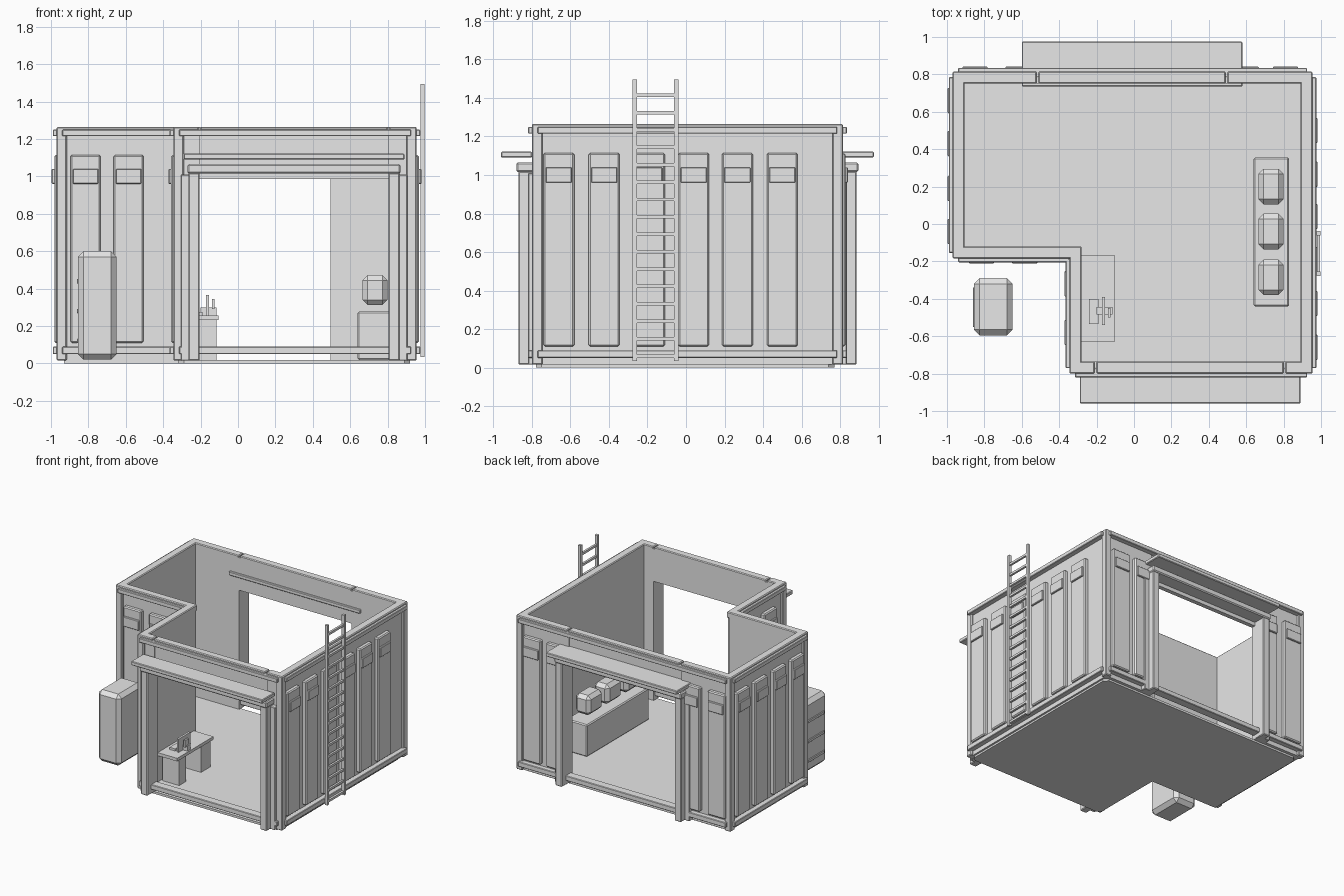
import bpy
import bmesh
from mathutils import Matrix, Vector

cube = bpy.data.objects.get("Cube")
if cube:
    bpy.data.objects.remove(cube, do_unlink=True)

grey = bpy.data.materials.new("plain grey")
grey.use_nodes = True
grey.diffuse_color = (0.8, 0.8, 0.8, 1)
grey.node_tree.nodes["Principled BSDF"].inputs["Base Color"].default_value = (0.8, 0.8, 0.8, 1)


def finish(name, bm, bevel=0):
    mesh = bpy.data.meshes.new(name)
    bmesh.ops.recalc_face_normals(bm, faces=bm.faces)
    bm.to_mesh(mesh)
    bm.free()
    mesh.materials.append(grey)
    obj = bpy.data.objects.new(name, mesh)
    bpy.context.collection.objects.link(obj)
    if bevel:
        mod = obj.modifiers.new("edge chamfer", 'BEVEL')
        mod.width = bevel
        mod.segments = 1
    return obj


def box(name, x0, x1, y0, y1, z0, z1, bevel=0):
    bm = bmesh.new()
    size = Vector((abs(x1 - x0), abs(y1 - y0), z1 - z0))
    centre = Vector((x0 + x1, y0 + y1, z0 + z1)) / 2
    bmesh.ops.create_cube(bm, size=1, matrix=Matrix.Translation(centre) @ Matrix.Diagonal(size.to_4d()))
    return finish(name, bm, bevel)


# Each wall: direction it runs, outer position, outward sign, start, end
WALLS = {
    "left": ("y", -0.97, -1, -0.185, 0.815),
    "back": ("x", 0.815, 1, -0.97, 0.955),
    "right": ("y", 0.955, 1, -0.80, 0.815),
    "front": ("x", -0.80, -1, -0.345, 0.955),
    "notch_side": ("y", -0.345, -1, -0.80, -0.12),
    "notch_front": ("x", -0.185, -1, -0.97, -0.28),
}
DOORS = {"front": 0.30, "back": -0.01}
HALF = 0.505
PANELS = {
    "left": [0.66, 0.43, 0.19, -0.04],
    "back": [-0.85, -0.62, 0.60, 0.81],
    "right": [-0.66, -0.425, -0.19, 0.04, 0.267, 0.50],
    "notch_side": [-0.32, -0.58],
    "notch_front": [-0.815, -0.585],
}


def wall_box(name, wall, a0, a1, n0, n1, z0, z1, bevel=0):
    """Box placed along a wall; n is the distance outward from its outer line."""
    run, outer, sign = WALLS[wall][:3]
    p, q = sorted((outer + sign * n0, outer + sign * n1))
    if run == "x":
        return box(name, a0, a1, p, q, z0, z1, bevel)
    return box(name, p, q, a0, a1, z0, z1, bevel)


# Floor slab with the notch and clipped corners
outline = [(-0.93, -0.17), (-0.32, -0.17), (-0.32, -0.75), (-0.29, -0.78), (0.89, -0.78),
           (0.92, -0.75), (0.92, 0.74), (0.89, 0.77), (-0.90, 0.77), (-0.93, 0.74)]
bm = bmesh.new()
base = bm.faces.new([bm.verts.new((x, y, 0)) for x, y in outline])
top = bmesh.ops.extrude_face_region(bm, geom=[base])["geom"]
bmesh.ops.translate(bm, vec=(0, 0, 0.018), verts=[v for v in top if isinstance(v, bmesh.types.BMVert)])
finish("floor", bm)

for wall, (run, outer, sign, start, end) in WALLS.items():
    # Wall sheets, split around doorways
    if wall in DOORS:
        c = DOORS[wall]
        left, right = c - HALF, c + HALF
        wall_box(wall + "_wall_a", wall, start + 0.02, left, -0.065, -0.02, 0.015, 1.25)
        wall_box(wall + "_wall_b", wall, right, end - 0.02, -0.065, -0.02, 0.015, 1.25)
        wall_box(wall + "_header", wall, left, right, -0.065, -0.03, 0.985, 1.25)
        caps = [(start, left - 0.005), (left + 0.005, right - 0.005), (right + 0.005, end)]
    else:
        wall_box(wall + "_wall", wall, start + 0.02, end - 0.02, -0.065, -0.02, 0.015, 1.25)
        caps = [(start, end)]
    # Top cap and protruding bands
    for a0, a1 in caps:
        wall_box(wall + "_cap", wall, a0, a1, -0.065, 0, 1.215, 1.265, 0.006)
    band_end = end - (0.065 if wall.startswith("notch") else 0.03)
    wall_box(wall + "_top_band", wall, start + 0.03, band_end, -0.03, 0.02, 1.215, 1.25, 0.004)
    wall_box(wall + "_base_band", wall, start + 0.03, band_end, -0.05, 0.02, 0.05, 0.09, 0.004)
    # Raised panels with small vent covers
    for c in PANELS.get(wall, []):
        wall_box(wall + "_panel", wall, c - 0.08, c + 0.08, -0.03, 0.012, 0.11, 1.115, 0.008)
        wall_box(wall + "_vent", wall, c - 0.068, c + 0.068, 0, 0.026, 0.96, 1.04, 0.004)

# Corner posts
for x, y, sx, sy in [(-0.97, 0.815, 1, -1), (0.955, 0.815, -1, -1), (0.955, -0.80, -1, 1),
                     (-0.345, -0.80, 1, 1), (-0.97, -0.185, 1, 1)]:
    xs, ys = sorted((x, x + sx * 0.055)), sorted((y, y + sy * 0.055))
    box("corner_post", *xs, *ys, 0.015, 1.25, 0.006)

# Door frames and awnings
for wall, c in DOORS.items():
    for s in (-1, 1):
        a, b, d = c + s * HALF, c + s * (HALF + 0.06), c + s * (HALF + 0.10)
        wall_box(wall + "_door_jamb", wall, min(a, b), max(a, b), -0.065, 0.07, 0.015, 1.02, 0.006)
        wall_box(wall + "_door_flange", wall, min(a, d), max(a, d), -0.03, 0.02, 0.015, 1.01, 0.004)
    wall_box(wall + "_door_beam", wall, c - 0.57, c + 0.57, -0.04, 0.08, 1.015, 1.065, 0.008)
    inner = -0.08 if wall == "back" else 0
    wall_box(wall + "_awning", wall, c - 0.59, c + 0.59, inner, 0.16, 1.09, 1.122, 0.005)

# Ladder on the right wall
for y in (-0.267, -0.05):
    box("ladder_rail", 0.975, 0.998, y - 0.012, y + 0.012, 0.035, 1.495)
for i in range(16):
    z = 0.06 + i * 0.0903
    box("ladder_rung", 0.978, 0.995, -0.26, -0.055, z - 0.009, z + 0.009)

# Storage tank outside, in the notch
box("tank", -0.855, -0.65, -0.595, -0.29, 0.02, 0.60, 0.03)
for z in (0.12, 0.28, 0.44):
    box("tank_rib", -0.862, -0.85, -0.55, -0.34, z - 0.012, z + 0.012, 0.003)

# Desk with two pedestals
box("desk_top", -0.28, -0.105, -0.63, -0.165, 0.232, 0.257)
box("desk_front_pedestal", -0.265, -0.115, -0.59, -0.50, 0.018, 0.232)
box("desk_back_pedestal", -0.265, -0.115, -0.31, -0.19, 0.018, 0.232)

# Small device on the desk
box("device_base", -0.24, -0.19, -0.535, -0.40, 0.257, 0.275)
box("device_arm", -0.20, -0.115, -0.485, -0.445, 0.257, 0.30)
box("device_stand", -0.172, -0.155, -0.54, -0.39, 0.257, 0.365)
box("device_knob", -0.14, -0.125, -0.50, -0.45, 0.29, 0.345)

# Bench with three chamfered crates
box("bench", 0.64, 0.83, -0.44, 0.355, 0.018, 0.278, 0.008)
for y in (0.20, -0.04, -0.285):
    box("bench_crate", 0.665, 0.80, y - 0.095, y + 0.095, 0.312, 0.472, 0.028)
